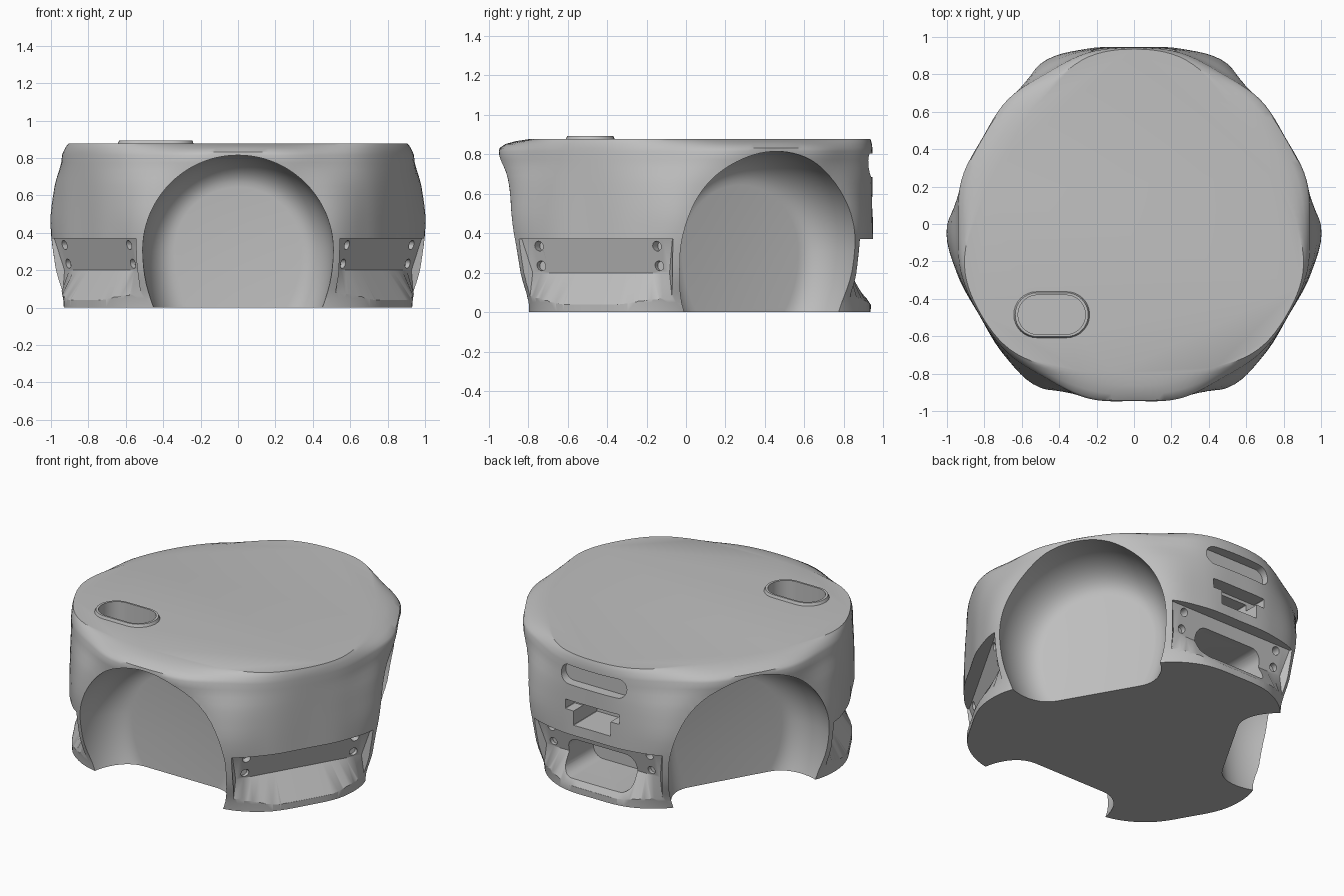
import bpy, bmesh
from math import sin, cos, pi, radians
from mathutils import Matrix, Vector

cube = bpy.data.objects.get("Cube")
if cube:
    bpy.data.objects.remove(cube)

grey = bpy.data.materials.new("light_grey")
grey.use_nodes = True
colour = (0.52, 0.52, 0.52, 1)
grey.diffuse_color = colour
grey.node_tree.nodes["Principled BSDF"].inputs["Base Color"].default_value = colour

CENTRE = Matrix.Translation((0, -0.01, 0))


def loft(name, rings, matrix=Matrix()):
    """Closed solid through a list of equal-length rings."""
    bm = bmesh.new()
    loops = [[bm.verts.new(matrix @ Vector(p)) for p in ring] for ring in rings]
    for a, b in zip(loops, loops[1:]):
        for i in range(len(a)):
            j = (i + 1) % len(a)
            bm.faces.new((a[i], a[j], b[j], b[i]))
    bm.faces.new(loops[0])
    bm.faces.new(loops[-1])
    bmesh.ops.recalc_face_normals(bm, faces=bm.faces)
    mesh = bpy.data.meshes.new(name)
    bm.to_mesh(mesh)
    bm.free()
    mesh.materials.append(grey)
    obj = bpy.data.objects.new(name, mesh)
    bpy.context.collection.objects.link(obj)
    return obj


def cut(target, cutter):
    """Subtract the cutter and discard it."""
    cutter.hide_render = True
    mod = target.modifiers.new("cut", 'BOOLEAN')
    mod.operation = 'DIFFERENCE'
    mod.solver = 'EXACT'
    mod.object = cutter
    bpy.context.view_layer.objects.active = target
    bpy.ops.object.modifier_apply(modifier=mod.name)
    bpy.data.objects.remove(cutter)


def rounded(cx, cy, hw, hh, r, steps=8):
    """Rounded rectangle outline."""
    pts = []
    for k, (sx, sy) in enumerate(((1, 1), (-1, 1), (-1, -1), (1, -1))):
        for i in range(steps + 1):
            a = (k + i / steps) * pi / 2
            pts.append((cx + sx * (hw - r) + r * cos(a), cy + sy * (hh - r) + r * sin(a)))
    return pts


def recess(outline, inner, outer, matrix):
    """Cutter running radially from inner to outer distance."""
    return loft("recess_cutter", [[(x, y, z) for x, z in outline] for y in (inner, outer)], matrix)


def spline(values, t):
    """Smooth interpolation along values, mirrored at the ends."""
    n = len(values) - 1
    i = min(int(t), n - 1)
    f = t - i
    p0, p1, p2 = values[abs(i - 1)], values[i], values[i + 1]
    p3 = values[i + 2] if i + 2 <= n else values[n - 1]
    return p1 + 0.5 * f * (p2 - p0 + f * (2 * p0 - 5 * p1 + 4 * p2 - p3 + f * (3 * (p1 - p2) + p3 - p0)))


# Body: radius from the middle of a lobe to the middle of a wheel side, by height
walls = [
    (0.00, (0.945, 0.955, 0.905, 0.78, 0.74)),
    (0.20, (0.955, 0.975, 0.965, 0.845, 0.81)),
    (0.45, (0.955, 0.98, 1.00, 0.90, 0.865)),
    (0.65, (0.955, 0.972, 0.98, 0.94, 0.905)),
    (0.815, (0.955, 0.958, 0.94, 0.955, 0.937)),
]
# Shoulder: crisp on the lobes, rolled over above the wheels
shoulder = [
    (0.832, (0.954, 0.955, 0.932, 0.945, 0.935)),
    (0.852, (0.952, 0.949, 0.915, 0.91, 0.905)),
    (0.866, (0.948, 0.943, 0.895, 0.865, 0.855)),
    (0.877, (0.945, 0.936, 0.873, 0.81, 0.785)),
]
SIDES = 144


def ring_at(radii, z):
    ring = []
    for i in range(SIDES):
        phi = i * 360 / SIDES
        fold = abs((phi + 60) % 120 - 60)
        r = spline(radii, fold / 15)
        a = radians(phi + 90)
        ring.append((r * cos(a), r * sin(a), z))
    return ring


rings = []
for k in range(17):
    t = k / 4
    i = min(int(t), 3)
    z = walls[i][0] + (t - i) * (walls[i + 1][0] - walls[i][0])
    rings.append(ring_at([spline([row[1][c] for row in walls], t) for c in range(5)], z))
rings += [ring_at(radii, z) for z, radii in shoulder]
body = loft("body_shell", rings, CENTRE)

# Wheel wells: round pockets with a deep fillet, stretched downwards
profile = [(0.34 + 0.17 * sin(i * pi / 20), 0.85 - 0.28 * cos(i * pi / 20)) for i in range(11)]
profile.append((0.51, 1.3))
for turn in (60, 180, 300):
    well = []
    for r, y in profile:
        ring = []
        for i in range(96):
            a = i * pi / 48
            ring.append((r * cos(a), y, 0.305 + r * sin(a) * (1 if sin(a) > 0 else 1.35)))
        well.append(ring)
    cut(body, loft("well_cutter", well, CENTRE @ Matrix.Rotation(radians(turn), 4, 'Z')))


def groove_section(s):
    """Slice of the bumper groove: overhang above, flared foot below."""
    foot = s * 0.42
    return [(s * 0.44, 0.88, 0.37), (s * 0.56, 1.0, 0.37), (s * 0.56, 1.0, 0.04),
            (foot, 0.945 - 3.3 * foot ** 4, 0.04), (s * 0.40, 0.84, 0.2)]


# Bumper grooves with screw holes on each lobe
for turn in (0, 120, 240):
    frame = CENTRE @ Matrix.Rotation(radians(turn), 4, 'Z')
    cut(body, loft("groove_cutter", [groove_section(i / 8) for i in range(-8, 9)], frame))
    for side in (-1, 1):
        for z in (0.335, 0.235):
            cut(body, recess(rounded(side * 0.345, z, 0.025, 0.025, 0.0249, 4), 0.82, 0.96, frame))

# Back openings: handle slot, stepped socket and large port
cut(body, recess(rounded(0, 0.745, 0.23, 0.06, 0.059), 0.89, 1.2, CENTRE))
cut(body, recess(rounded(0, 0.555, 0.19, 0.03, 0.002, 1), 0.86, 1.2, CENTRE))
cut(body, recess(rounded(0, 0.5, 0.13, 0.065, 0.002, 1), 0.72, 1.2, CENTRE))
cut(body, recess(rounded(0, 0.185, 0.24, 0.11, 0.07), 0.6, 1.2, CENTRE))

# Top button recess with a raised chamfered rim
spot = (-0.44, -0.485)


def pill(hw, hh, z):
    return [(x, y, z) for x, y in rounded(*spot, hw, hh, hh - 0.001)]


cut(body, loft("button_cutter", [pill(0.18, 0.105, 0.77), pill(0.18, 0.105, 1)]))
rim = loft("button_rim", [pill(0.205, 0.125, 0.872), pill(0.195, 0.117, 0.894)])
cut(rim, loft("rim_cutter", [pill(0.18, 0.105, 0.8), pill(0.18, 0.105, 1)]))

# Smooth shading with crisp edges
for obj in (body, rim):
    bpy.ops.object.select_all(action='DESELECT')
    obj.select_set(True)
    bpy.context.view_layer.objects.active = obj
    bpy.ops.object.shade_smooth_by_angle(angle=radians(35))
